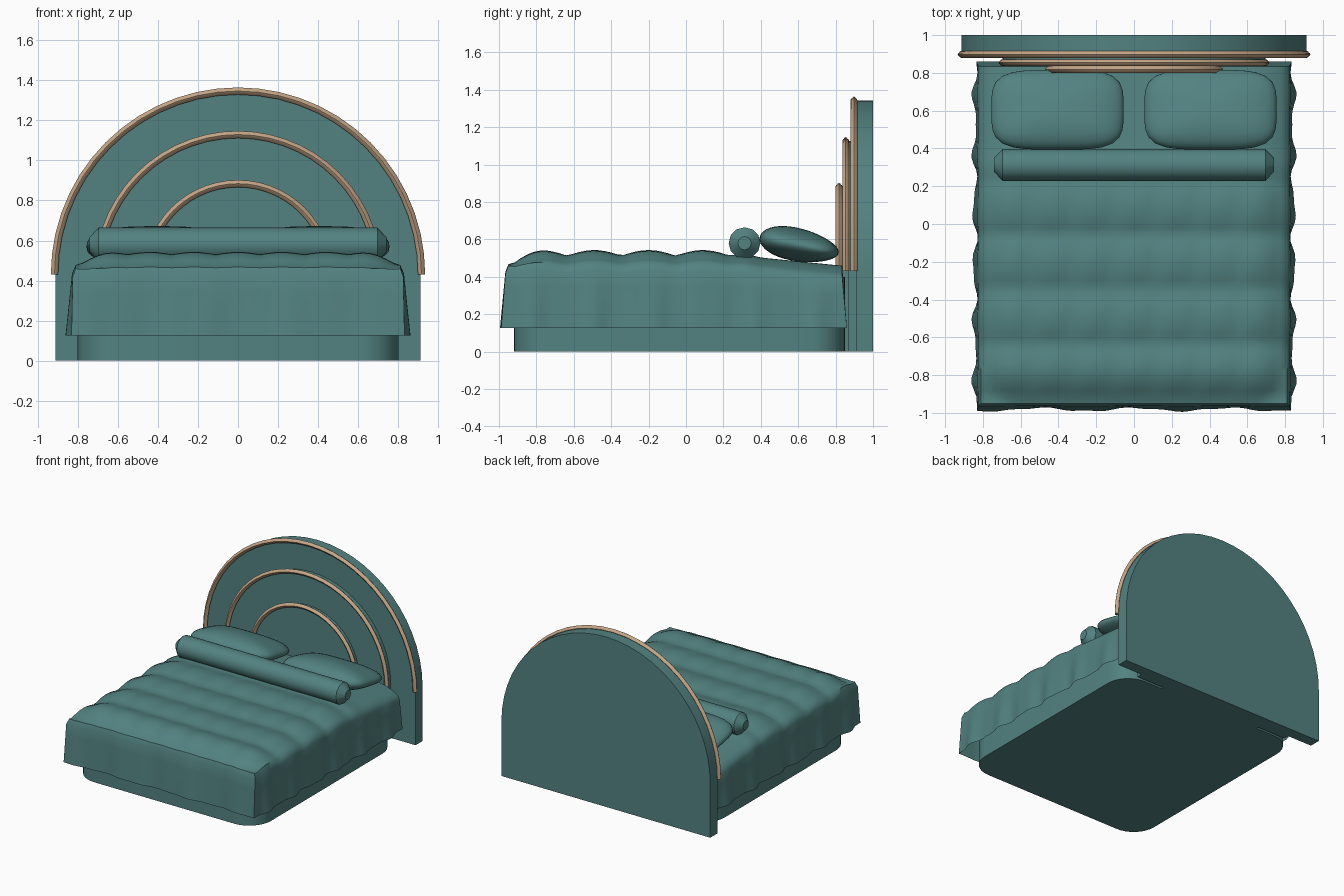
import bpy, bmesh, math
from mathutils import Matrix, Vector

if "Cube" in bpy.data.objects:
    bpy.data.objects.remove(bpy.data.objects["Cube"], do_unlink=True)


def material(name, rgb):
    m = bpy.data.materials.new(name)
    m.use_nodes = True
    m.diffuse_color = (*rgb, 1)
    m.node_tree.nodes["Principled BSDF"].inputs["Base Color"].default_value = (*rgb, 1)
    return m


TEAL = material("teal fabric", (0.085, 0.225, 0.22))
WOOD = material("pale wood", (0.56, 0.38, 0.24))


def finish(bm, name, mat, angle=40):
    bmesh.ops.recalc_face_normals(bm, faces=bm.faces)
    mesh = bpy.data.meshes.new(name)
    bm.to_mesh(mesh)
    bm.free()
    mesh.materials.append(mat)
    ob = bpy.data.objects.new(name, mesh)
    bpy.context.collection.objects.link(ob)
    bpy.ops.object.select_all(action='DESELECT')
    ob.select_set(True)
    bpy.context.view_layer.objects.active = ob
    bpy.ops.object.shade_smooth_by_angle(angle=math.radians(angle))
    return ob


def prism(name, points, depth, mat):
    """Extrude a flat outline along a vector."""
    bm = bmesh.new()
    face = bm.faces.new([bm.verts.new(p) for p in points])
    new = bmesh.ops.extrude_face_region(bm, geom=[face])["geom"]
    bmesh.ops.translate(bm, vec=depth, verts=[v for v in new if isinstance(v, bmesh.types.BMVert)])
    return finish(bm, name, mat, 30)


# Stepped arched headboard with a beaded trim on each step
SPRING = 0.43
ARC = [math.pi * i / 28 for i in range(29)]


def arch_panel(name, radius, front, back):
    pts = [(radius * math.cos(a), back, SPRING + radius * math.sin(a)) for a in ARC]
    pts += [(-radius, back, 0), (radius, back, 0)]
    prism(name, pts, (0, front - back, 0), TEAL)


def arch_trim(name, radius, y, size=0.018, sides=16):
    bm = bmesh.new()
    rings = []
    for a in ARC:
        ring = []
        for k in range(sides):
            b = math.tau * k / sides
            r = size * (0.88 + 0.12 * math.cos(4 * b))
            d = radius + r * math.cos(b)
            ring.append(bm.verts.new((d * math.cos(a), y + r * math.sin(b), SPRING + d * math.sin(a))))
        rings.append(ring)
    for p, q in zip(rings, rings[1:]):
        for k in range(sides):
            n = (k + 1) % sides
            bm.faces.new((p[k], p[n], q[n], q[k]))
    bm.faces.new(rings[0])
    bm.faces.new(rings[-1])
    finish(bm, name, WOOD)


for label, radius, front, back in (("outer", 0.912, 0.912, 1.0),
                                   ("middle", 0.695, 0.868, 0.912),
                                   ("inner", 0.45, 0.832, 0.868)):
    arch_panel(label + "_headboard", radius, front, back)
    arch_trim(label + "_trim", radius + 0.004, front - 0.014)

# Base with rounded corners, running up inside the cover
HX, Y0, Y1, R = 0.80, -0.92, 0.85, 0.19
corners = [(HX - R, Y1 - R), (R - HX, Y1 - R), (R - HX, Y0 + R), (HX - R, Y0 + R)]
outline = []
for i, (cx, cy) in enumerate(corners):
    for k in range(9):
        a = math.pi / 2 * (i + k / 8)
        outline.append((cx + R * math.cos(a), cy + R * math.sin(a), 0))
prism("bed_base", outline, (0, 0, 0.4), TEAL)

# Quilted cover: puffed top, then skirt rings pulled out of its border
CX, FRONT, HEAD = 0.81, -0.95, 0.835


def top_height(x, y):
    puff = abs(math.cos(math.pi * (y + 0.2) / 0.29)) * (0.6 + 0.4 * abs(math.cos(math.pi * x / 0.22)))
    fade = min(1, max(0, (0.4 - y) / 0.2))
    z = 0.513 + 0.03 * puff * fade - 0.05 * max(0, y - 0.3) / 0.5
    edge = max(0, 1 - (CX - abs(x)) / 0.22) ** 2 + 0.9 * max(0, 1 - (y - FRONT) / 0.22) ** 2
    return z - 0.06 * min(edge, 1)


bm = bmesh.new()
bmesh.ops.create_grid(bm, x_segments=44, y_segments=52, size=1)
mid, half = (FRONT + HEAD) / 2, (HEAD - FRONT) / 2
for v in bm.verts:
    x, y = v.co.x * CX, mid + v.co.y * half
    v.co = (x, y, top_height(x, y))
border = [e for e in bm.edges if e.is_boundary]
start = {}
for t in (0.12, 0.35, 0.65, 1.0):
    new = bmesh.ops.extrude_edge_only(bm, edges=border)["geom"]
    border = [e for e in new if isinstance(e, bmesh.types.BMEdge) and e.is_boundary]
    previous = {}
    for v in [g for g in new if isinstance(g, bmesh.types.BMVert)]:
        if t == 0.12:
            origin = v.co.copy()
        else:
            origin = start[tuple(round(c, 5) for c in v.co)]
        x, y, z = origin
        flare = 0.014 + 0.02 * t
        fold = 0.012 * t * (math.sin(21 * y) + 0.5 * math.sin(37 * y + 1))
        ruffle = 0.009 * t * (math.sin(12.5 * abs(x) - 1.5) + 0.4 * math.sin(31 * x))
        px, py = x, y
        if abs(x) > CX - 0.001:
            px += math.copysign(flare + fold, x)
        if y < FRONT + 0.001:
            py -= flare - 0.002 + ruffle
        elif y > HEAD - 0.001:
            py += 0.025 * t
        v.co = (px, py, z + (0.127 - z) * t)
        previous[tuple(round(c, 5) for c in v.co)] = origin
    start = previous
finish(bm, "quilted_cover", TEAL, 50)

# Pillows: spheres squared off in plan and tipped towards the headboard
for side, sign in (("left", 1), ("right", -1)):
    bm = bmesh.new()
    bmesh.ops.create_uvsphere(bm, u_segments=40, v_segments=20, radius=1)
    for v in bm.verts:
        x, y, z = v.co
        r = math.hypot(x, y)
        if r > 1e-4:
            f = r / (x ** 4 + y ** 4) ** 0.25
            x, y = x * f, y * f
        v.co = (0.35 * x, 0.215 * y, 0.088 * z * (1 - 0.15 * y))
    bm.transform(Matrix.Translation((0.405 * sign, 0.605, 0.57)) @ Matrix.Rotation(-0.2, 4, 'X'))
    finish(bm, side + "_pillow", TEAL, 60)

# Bolster with tapered ends
bm = bmesh.new()
rings = []
for x, r in ((-0.742, 0.036), (-0.695, 0.085), (0.695, 0.085), (0.742, 0.036)):
    rings.append([bm.verts.new((x, 0.313 + r * math.cos(math.tau * k / 12),
                                0.58 + r * math.sin(math.tau * k / 12))) for k in range(12)])
for p, q in zip(rings, rings[1:]):
    for k in range(12):
        n = (k + 1) % 12
        bm.faces.new((p[k], p[n], q[n], q[k]))
bm.faces.new(rings[0])
bm.faces.new(rings[-1])
finish(bm, "bolster", TEAL, 40)
